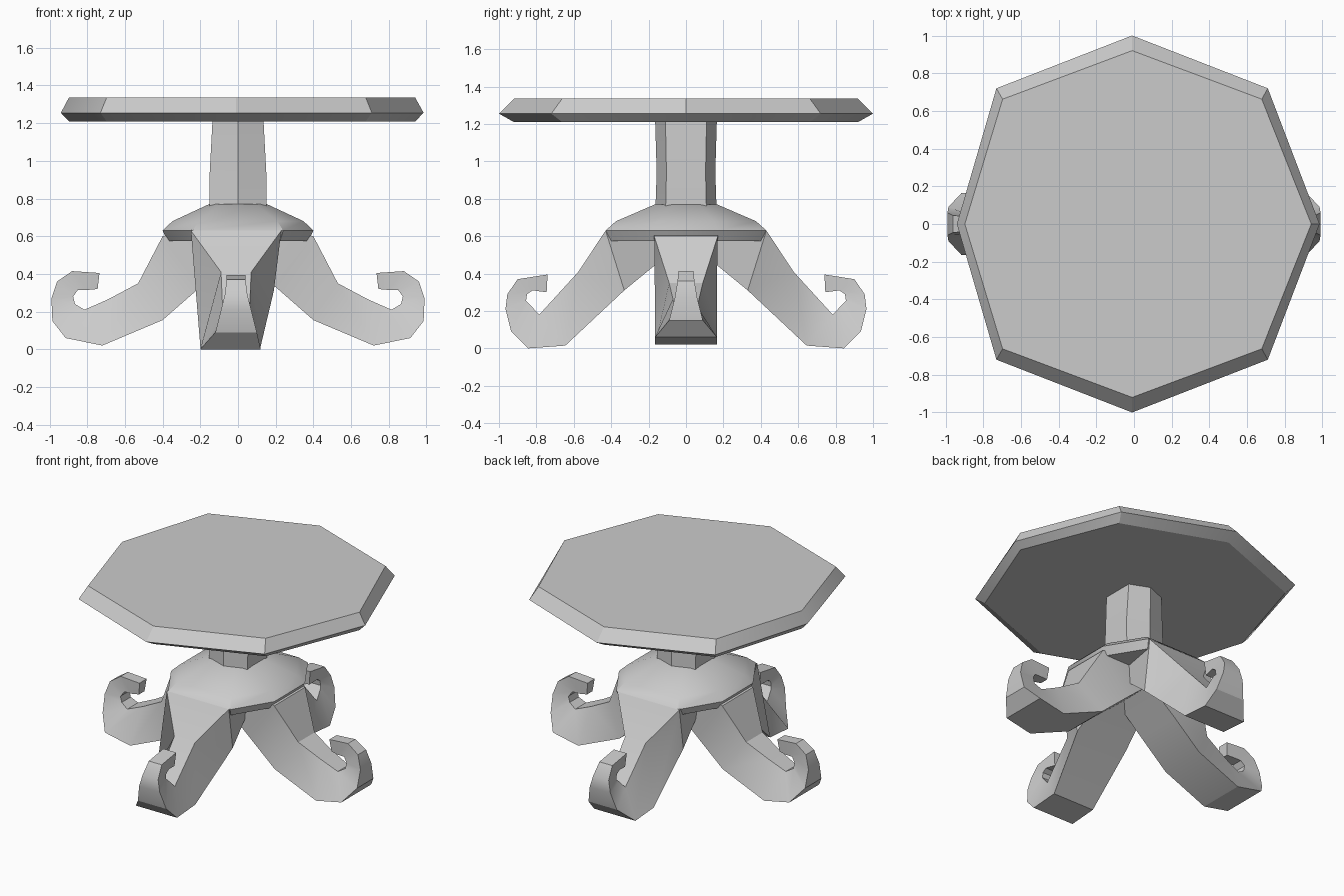
import bpy
import bmesh
import math

default_cube = bpy.data.objects.get("Cube")
if default_cube:
    bpy.data.objects.remove(default_cube, do_unlink=True)

# Single plain grey material
grey = bpy.data.materials.new("plain_grey")
grey.use_nodes = True
colour = (0.6, 0.6, 0.6, 1)
grey.diffuse_color = colour
grey.node_tree.nodes["Principled BSDF"].inputs["Base Color"].default_value = colour


def loft(name, rings, mirror_axis=None):
    """Skin a closed solid through rings that share one point count."""
    bm = bmesh.new()
    loops = [[bm.verts.new(point) for point in ring] for ring in rings]
    count = len(loops[0])
    for lower, upper in zip(loops, loops[1:]):
        for i in range(count):
            j = (i + 1) % count
            bm.faces.new((lower[i], lower[j], upper[j], upper[i]))
    bm.faces.new(loops[0][::-1])
    bm.faces.new(loops[-1])
    bmesh.ops.recalc_face_normals(bm, faces=bm.faces)
    mesh = bpy.data.meshes.new(name)
    bm.to_mesh(mesh)
    bm.free()
    mesh.materials.append(grey)
    obj = bpy.data.objects.new(name, mesh)
    bpy.context.collection.objects.link(obj)
    bpy.ops.object.select_all(action="DESELECT")
    obj.select_set(True)
    bpy.context.view_layer.objects.active = obj
    bpy.ops.object.shade_smooth_by_angle(angle=math.radians(30))
    if mirror_axis is not None:
        mirror = obj.modifiers.new("mirror", "MIRROR")
        mirror.use_axis = [axis == mirror_axis for axis in range(3)]
        mirror.use_mirror_merge = False
    return obj


def scaled_ring(outline, sx, sy, z):
    return [(x * sx, y * sy, z) for x, y in outline]


# Tabletop: eight-sided slab with bevelled rim
top_outline = [(.985, 0), (.71, .72), (-.01, 1), (-.73, .72),
               (-.94, 0), (-.73, -.72), (-.01, -1), (.71, -.72)]
loft("tabletop", [scaled_ring(top_outline, .955, .92, 1.21),
                  scaled_ring(top_outline, 1, 1, 1.255),
                  scaled_ring(top_outline, .955, .92, 1.335)])

# Column: six-sided post, slightly waisted
post_outline = [(.15, -.11), (.15, .11), (0, .165),
                (-.15, .11), (-.15, -.11), (0, -.165)]
loft("column", [scaled_ring(post_outline, 1, 1, .7),
                scaled_ring(post_outline, 1, .95, .94),
                scaled_ring(post_outline, .9, 1, 1.22)])

# Hub: faceted dome that the legs grow from
hub_outline = [(.4, -.17), (.4, .17), (.24, .43), (-.24, .43),
               (-.4, .17), (-.4, -.17), (-.24, -.43), (.24, -.43)]
hub_profile = [(.93, .575), (1, .63), (.87, .68), (.385, .77)]
loft("hub", [scaled_ring(hub_outline, s, s, z) for s, z in hub_profile])


def leg_rings(sections, place):
    """Each section: underside reach, height, half width, then the same on top."""
    rings = []
    for under, low, wide, upper, high, narrow in sections:
        rings.append([place(under, -wide, low), place(under, wide, low),
                      place(upper, narrow, high), place(upper, -narrow, high)])
    return rings


def place_forward(reach, side, height):
    # The feet sit slightly off the centre line
    drift = -.04 if height < .05 else -.01
    return (side + drift, -reach, height)


def place_sideways(reach, side, height):
    return (reach, side, height)


# Front and back legs with curled toes
long_leg = [
    (0, .58, .16, .1, .68, .2),
    (.33, .31, .2, .43, .63, .24),
    (.645, .015, .16, .575, .41, .08),
    (.845, 0, .16, .785, .18, .07),
    (.935, .09, .11, .84, .24, .06),
    (.965, .21, .08, .855, .255, .05),
    (.955, .29, .06, .85, .29, .05),
    (.9, .37, .05, .82, .31, .05),
    (.74, .395, .05, .745, .3, .04),
]
loft("front_and_back_legs", leg_rings(long_leg, place_forward), mirror_axis=1)

# Left and right legs with curled toes
side_leg = [
    (0, .5, .16, .1, .68, .17),
    (.2, .33, .165, .4, .6, .17),
    (.4, .155, .165, .53, .35, .09),
    (.72, .02, .165, .69, .265, .07),
    (.915, .06, .165, .815, .21, .06),
    (.985, .15, .09, .865, .24, .05),
    (.99, .27, .06, .875, .28, .05),
    (.96, .36, .045, .85, .315, .04),
    (.88, .415, .04, .8, .315, .04),
    (.735, .405, .04, .745, .32, .03),
]
loft("left_and_right_legs", leg_rings(side_leg, place_sideways), mirror_axis=0)
